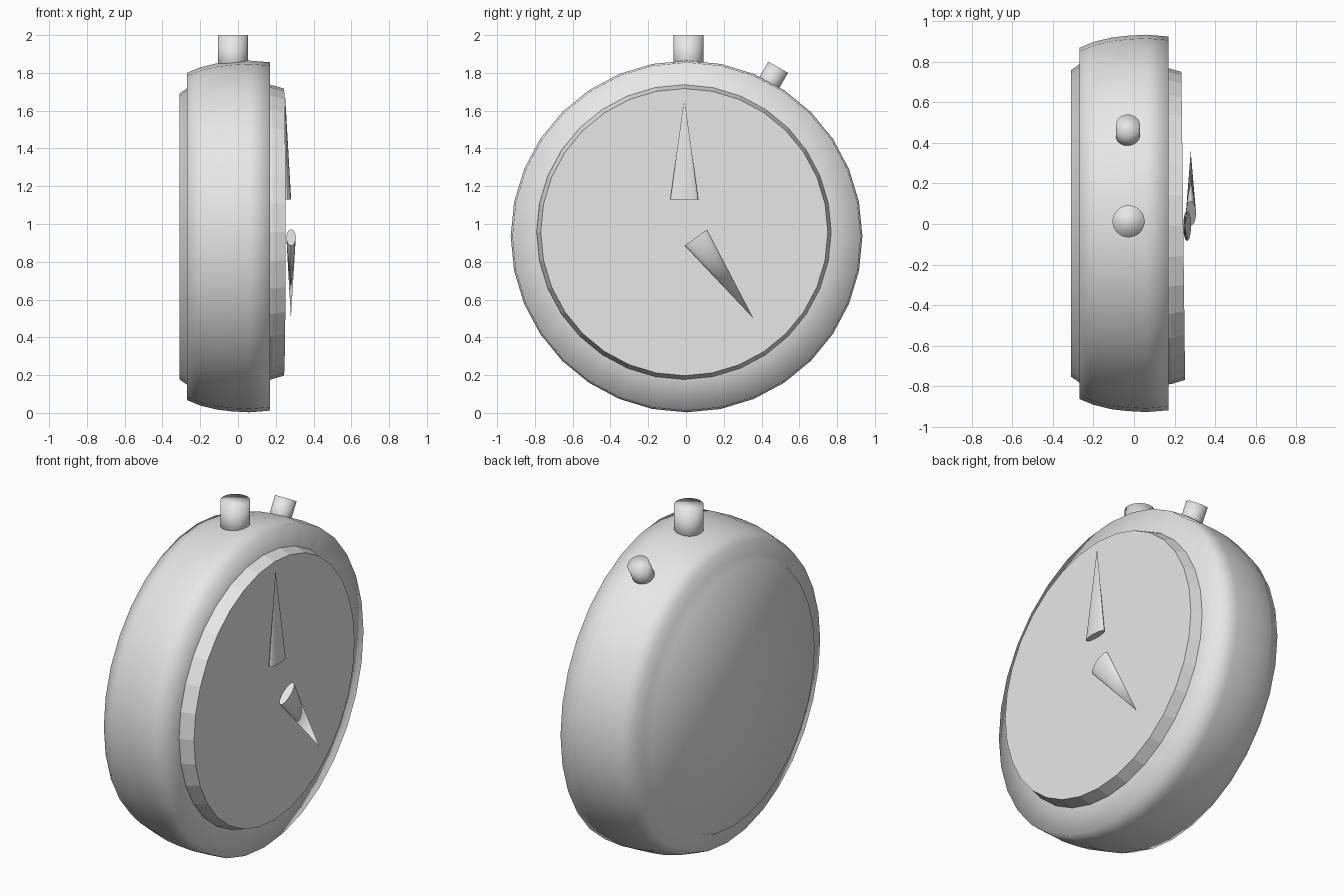
import bpy, bmesh, math
from mathutils import Matrix, Vector

if "Cube" in bpy.data.objects:
    bpy.data.objects.remove(bpy.data.objects["Cube"])

grey = bpy.data.materials.new("plain_grey")
grey.diffuse_color = (0.8, 0.8, 0.8, 1)
grey.use_nodes = True
grey.node_tree.nodes["Principled BSDF"].inputs["Base Color"].default_value = grey.diffuse_color


def finish(name, bm, smooth_angle):
    """Turn a bmesh into an object; smooth_angle None = flat, 180 = fully smooth."""
    bmesh.ops.recalc_face_normals(bm, faces=bm.faces[:])
    me = bpy.data.meshes.new(name)
    bm.to_mesh(me)
    bm.free()
    ob = bpy.data.objects.new(name, me)
    bpy.context.collection.objects.link(ob)
    me.materials.append(grey)
    if smooth_angle == 180:
        for p in me.polygons:
            p.use_smooth = True
    elif smooth_angle:
        bpy.ops.object.select_all(action='DESELECT')
        ob.select_set(True)
        bpy.context.view_layer.objects.active = ob
        bpy.ops.object.shade_smooth_by_angle(angle=math.radians(smooth_angle))
    return ob


def lathe(name, profile, centre, smooth_angle, turn=0.0, segs=32):
    """Closed solid turned around the x axis from (x, radius) points."""
    bm = bmesh.new()
    rings = []
    for x, r in profile:
        rings.append([bm.verts.new((x, r * math.sin(math.tau * i / segs),
                                    r * math.cos(math.tau * i / segs)))
                      for i in range(segs)])
    for a, b in zip(rings, rings[1:]):
        for i in range(segs):
            j = (i + 1) % segs
            bm.faces.new((a[i], a[j], b[j], b[i]))
    bm.faces.new(rings[0])
    bm.faces.new(rings[-1])
    m = Matrix.Translation(centre) @ Matrix.Rotation(turn, 4, 'Z')
    bmesh.ops.transform(bm, matrix=m, verts=bm.verts[:])
    return finish(name, bm, smooth_angle)


def rod(name, start, end, r1, r2, smooth_angle, flat=1.0, segs=32):
    """Cylinder or cone from start to end; flat squashes it along x."""
    s, e = Vector(start), Vector(end)
    z = (e - s).normalized()
    x = Vector((1, 0, 0))
    x = (x - z * x.dot(z)).normalized()
    y = z.cross(x)
    rot = Matrix((x, y, z)).transposed().to_4x4()
    m = Matrix.Translation((s + e) / 2) @ rot @ Matrix.Diagonal((flat, 1, 1, 1))
    bm = bmesh.new()
    bmesh.ops.create_cone(bm, cap_ends=True, segments=segs, radius1=r1,
                          radius2=r2, depth=(e - s).length, matrix=m)
    return finish(name, bm, smooth_angle)


# watch case with raised back plate
lathe("case", [(-0.31, 0.757), (-0.27, 0.785), (-0.27, 0.866), (-0.2, 0.895),
               (-0.11, 0.917), (-0.03, 0.926), (0.06, 0.931), (0.17, 0.922),
               (0.17, 0.70)], (0, 0.003, 0.934), 180)

# faceted dial, very slightly turned
lathe("dial", [(0.15, 0.782), (0.175, 0.78), (0.243, 0.76)],
      (0, -0.012, 0.957), None, turn=0.012)

# crown on top and side button
rod("crown", (-0.027, 0.013, 1.78), (-0.027, 0.013, 2.0), 0.079, 0.079, 180)
rod("side_button", (-0.03, 0.408, 1.69), (-0.03, 0.488, 1.83), 0.06, 0.06, 180)

# centre pin and the two tapered hands
rod("centre_pin", (0.22, -0.007, 1.015), (0.264, -0.007, 1.015), 0.05, 0.05, 40)
rod("long_hand", (0.262, -0.009, 1.13), (0.25, -0.009, 1.67), 0.074, 0.0, 40, flat=0.26)
rod("short_hand", (0.281, 0.052, 0.928), (0.28, 0.357, 0.50), 0.073, 0.0, 40, flat=0.34)
